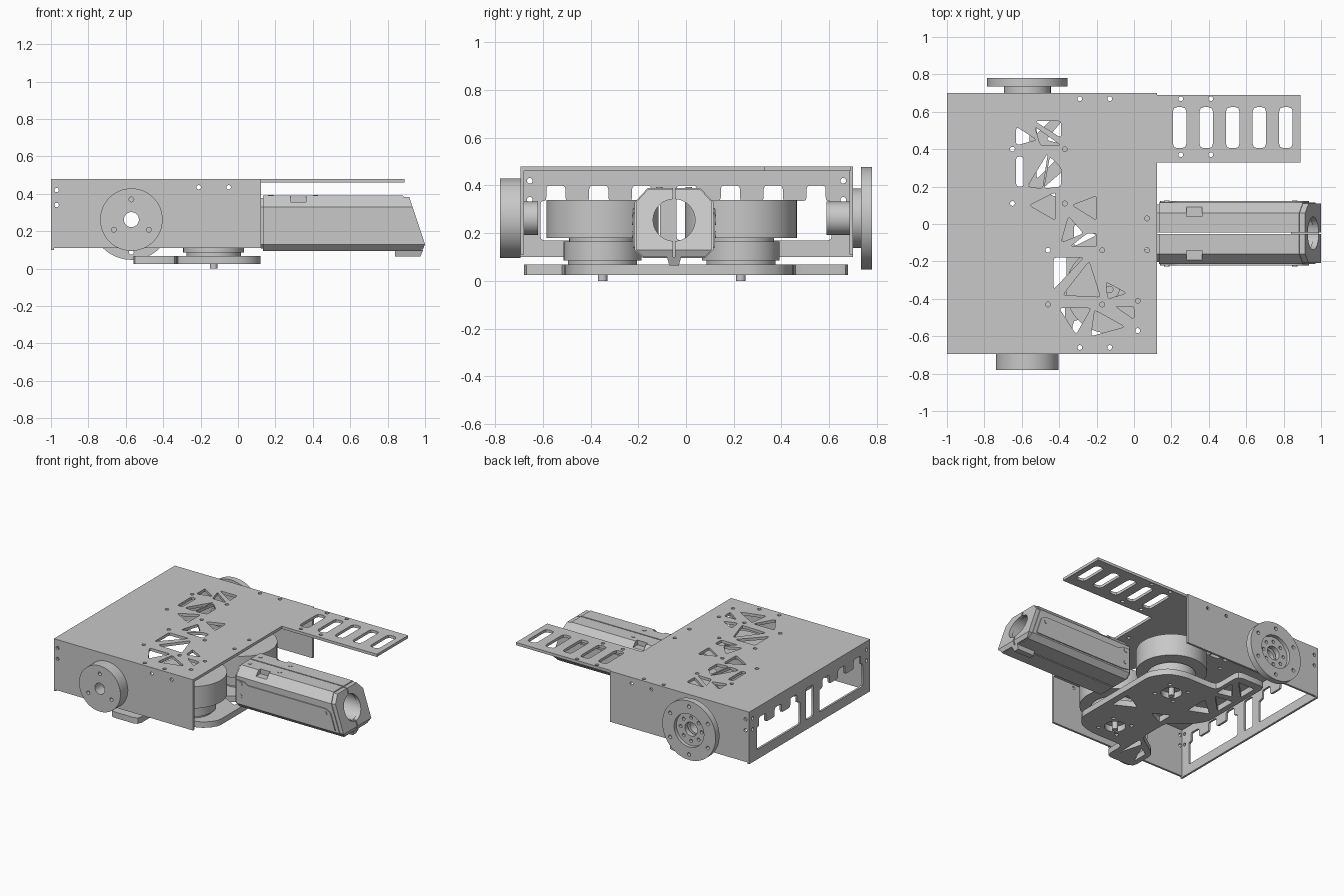
import bpy, bmesh
from math import pi, sin, cos
from mathutils import Matrix, Vector

if "Cube" in bpy.data.objects:
    bpy.data.objects.remove(bpy.data.objects["Cube"], do_unlink=True)

grey = bpy.data.materials.new("satin_grey")
grey.use_nodes = True
grey.diffuse_color = (0.58, 0.58, 0.58, 1)
grey.node_tree.nodes["Principled BSDF"].inputs["Base Color"].default_value = grey.diffuse_color

# Each axis frame maps a flat drawing (u, v) to world, extruded along that axis
FRAMES = {
    "z": Matrix.Identity(4),
    "y": Matrix(((1, 0, 0, 0), (0, 0, 1, 0), (0, 1, 0, 0), (0, 0, 0, 1))),
    "x": Matrix(((0, 0, 1, 0), (1, 0, 0, 0), (0, 1, 0, 0), (0, 0, 0, 1))),
}
parts = []


def circle(u, v, r, n=40):
    return [(u + r * cos(2 * pi * i / n), v + r * sin(2 * pi * i / n)) for i in range(n)]


def ring_of_holes(u, v, dist, r, n, turn=pi / 2):
    return [circle(u + dist * cos(turn + 2 * pi * i / n), v + dist * sin(turn + 2 * pi * i / n), r, 14)
            for i in range(n)]


def rect(u0, u1, v0, v1):
    return [(u0, v0), (u1, v0), (u1, v1), (u0, v1)]


def rounded(pts, r=0.015):
    """Replace each corner by a short three-point curve."""
    out = []
    for i, p in enumerate(pts):
        p, a, b = Vector(p), Vector(pts[i - 1]), Vector(pts[(i + 1) % len(pts)])
        s = p + (a - p).normalized() * min(r, (a - p).length * 0.4)
        e = p + (b - p).normalized() * min(r, (b - p).length * 0.4)
        out += [tuple(s), tuple((s + e + 2 * p) / 4), tuple(e)]
    return out


def sheet(name, axis, lo, hi, outline, holes=()):
    """Flat outline with holes, extruded from lo to hi along the axis."""
    curve = bpy.data.curves.new(name, "CURVE")
    curve.dimensions, curve.fill_mode = "2D", "BOTH"
    curve.extrude = (hi - lo) / 2
    for loop in [outline, *holes]:
        spline = curve.splines.new("POLY")
        spline.points.add(len(loop) - 1)
        for point, (u, v) in zip(spline.points, loop):
            point.co = (u, v, 0, 1)
        spline.use_cyclic_u = True
    temp = bpy.data.objects.new(name, curve)
    bpy.context.collection.objects.link(temp)
    mesh = bpy.data.meshes.new_from_object(temp.evaluated_get(bpy.context.evaluated_depsgraph_get()))
    bpy.data.objects.remove(temp, do_unlink=True)
    mesh.transform(FRAMES[axis] @ Matrix.Translation((0, 0, (lo + hi) / 2)))
    bm = bmesh.new()
    bm.from_mesh(mesh)
    bmesh.ops.remove_doubles(bm, verts=bm.verts, dist=0.0001)
    bmesh.ops.recalc_face_normals(bm, faces=bm.faces)
    bm.to_mesh(mesh)
    bm.free()
    mesh.name = name
    mesh.materials.clear()
    mesh.materials.append(grey)
    ob = bpy.data.objects.new(name, mesh)
    bpy.context.collection.objects.link(ob)
    parts.append(ob)
    return ob


def slice_off(ob, point, normal):
    """Cut away everything beyond a plane and close the cut."""
    bm = bmesh.new()
    bm.from_mesh(ob.data)
    cut = bmesh.ops.bisect_plane(bm, geom=bm.verts[:] + bm.edges[:] + bm.faces[:], dist=0.00001,
                                 plane_co=point, plane_no=normal, clear_outer=True)
    edges = [e for e in cut["geom_cut"] if isinstance(e, bmesh.types.BMEdge)]
    bmesh.ops.triangle_fill(bm, edges=edges, use_beauty=True)
    bmesh.ops.recalc_face_normals(bm, faces=bm.faces)
    bm.to_mesh(ob.data)
    bm.free()


# Top cover with lightening truss and slotted side arm
truss = [
    [(-.63, .52), (-.52, .45), (-.63, .42)], [(-.53, .55), (-.39, .55), (-.39, .46)],
    [(-.53, .52), (-.50, .42), (-.39, .42)], [(-.63, .36), (-.59, .36), (-.59, .2), (-.63, .2)],
    [(-.57, .2), (-.46, .38), (-.49, .19)], [(-.45, .36), (-.39, .3), (-.39, .2), (-.48, .19)],
    [(-.56, .1), (-.42, .17), (-.42, .02)], [(-.33, .1), (-.2, .15), (-.2, .02)],
    [(-.35, .04), (-.27, -.05), (-.39, -.1)], [(-.25, -.05), (-.2, -.05), (-.2, -.12), (-.34, -.12)],
    [(-.43, -.18), (-.27, -.18), (-.43, -.35)], [(-.24, -.2), (-.18, -.39), (-.38, -.38)],
    [(-.15, -.31), (-.04, -.37), (-.14, -.4)], [(-.4, -.45), (-.23, -.45), (-.31, -.59)],
    [(-.21, -.46), (-.05, -.55), (-.23, -.6)], [(-.1, -.44), (0, -.44), (0, -.51)],
]
holes = [rounded(t) for t in truss]
holes += [rounded(rect(.208 + i * .142, .28 + i * .142, .405, .625), .025) for i in range(5)]
screws = [(x, y) for x in (-.29, -.13) for y in (-.66, .67)]
screws += [(x, y) for x in (.25, .41) for y in (.37, .67)]
screws += [(x, y) for x in (-.65, -.37) for y in (.11, .4)]
screws += [(x, y) for x in (-.46, -.17) for y in (-.14, -.43)]
screws += [(.07, .03), (.07, -.14), (.02, -.41), (.02, -.57)]
holes += [circle(x, y, .013, 14) for x, y in screws]
sheet("top_cover", "z", .46, .48, [(-1, -.695), (.123, -.695), (.123, .33), (.89, .33), (.89, .69),
                                   (.123, .69), (.123, .70), (-1, .70)], holes)

# Front and back walls
wall_holes = [circle(u, v, .012, 14) for u, v in ((-.97, .42), (-.97, .34), (-.21, .435), (-.05, .435))]
for name, y in (("front_wall", -.695), ("back_wall", .685)):
    sheet(name, "y", y, y + .015, rect(-.99, .123, .11, .46), wall_holes + [circle(-.57, .262, .05)])


# Left wall with notched windows
def notched_window(side):
    pts = [(.61, .17), (.11, .17), (.11, .335)]
    for c in (.186, .366, .546):
        pts += [(c - .04, .335), (c - .04, .4), (c + .04, .4), (c + .04, .335)]
    return rounded([(side * u, v) for u, v in pts + [(.61, .335)]])


sheet("side_wall", "x", -1, -.985, rect(-.695, .70, .1, .46),
      [notched_window(1), notched_window(-1), rounded(rect(-.04, .045, .17, .4))]
      + [circle(u, v, .012, 14) for u in (-.655, .66) for v in (.34, .42)])

# Front drive disc
sheet("front_disc", "y", -.78, -.695, circle(-.57, .262, .167, 64),
      [circle(-.57, .262, .04)] + ring_of_holes(-.57, .262, .108, .013, 3))

# Back output flange
bolts = ring_of_holes(-.57, .262, .175, .013, 6)
sheet("back_neck", "y", .70, .735, circle(-.57, .262, .125, 64), [circle(-.57, .262, .07)])
sheet("back_flange", "y", .735, .78, circle(-.57, .262, .215, 72), [circle(-.57, .262, .12, 56)] + bolts)
sheet("back_hub", "y", .72, .755, circle(-.57, .262, .119, 56),
      [circle(-.57, .262, .05)] + ring_of_holes(-.57, .262, .085, .012, 8))

# Bearing sleeves inside the two walls
for name, lo, hi in (("front_sleeve", -.68, -.62), ("back_sleeve", .59, .685)):
    sheet(name, "y", lo, hi, circle(-.57, .262, .07), [circle(-.57, .262, .05)])

# Two pancake motors standing on the base plate
for tag, y in (("front", -.35), ("back", .23)):
    sheet(tag + "_motor_base", "z", .068, .085, circle(-.13, y, .145, 56))
    sheet(tag + "_motor_stator", "z", .085, .165, circle(-.13, y, .163, 56))
    sheet(tag + "_motor_neck", "z", .165, .18, circle(-.13, y, .14, 56))
    sheet(tag + "_motor_rotor", "z", .18, .34, circle(-.13, y, .235, 72), [circle(-.13, y, .05)])
    sheet(tag + "_motor_shaft", "z", 0, .2, circle(-.13, y, .02, 24))

# Base plate with square end tabs
outline = [(.12, .23), (.12, .3), (.05, .41), (-.06, .45), (-.33, .45), (-.33, .68), (-.56, .68),
           (-.56, .1), (-.5, 0), (-.36, -.1), (-.36, -.34), (-.56, -.48), (-.56, -.68), (-.33, -.68),
           (-.33, -.51), (-.06, -.51), (.05, -.48), (.12, -.4)]
cuts = [rounded(p) for p in (
    [(-.32, .0), (-.2, -.06), (-.32, -.12)], [(.07, .02), (.07, -.14), (-.08, -.06)],
    [(-.52, .62), (-.52, .48), (-.38, .62)], [(-.47, .45), (-.36, .42), (-.36, .58)],
    [(-.52, .4), (-.52, .24), (-.38, .38)], [(-.5, .18), (-.36, .12), (-.36, .3)],
    [(-.52, -.5), (-.45, -.46), (-.52, -.62)], [(-.42, -.42), (-.37, -.38), (-.37, -.6)])]
cuts += [circle(-.13, y, .07, 32) for y in (-.35, .23)]
cuts += ring_of_holes(-.13, -.35, .11, .013, 4, pi / 4) + ring_of_holes(-.13, .23, .11, .013, 4, pi / 4)
sheet("base_plate", "z", .025, .068, rounded(outline, .04), cuts)

# Grip: two mirrored shells around a bore, with a slanted end cap
MID, BORE_Z = -.05, .255
slant = Vector((.95, 0, .316))


def grip_shell(name, side, x0, x1, inset, bore):
    pts = [(.004, .39 - inset), (.11, .39 - inset), (.165 - inset, .33), (.165 - inset, .13),
           (.13, .095 + inset), (.004, .095 + inset)]
    pts += [(max(.004, bore * cos(a)), BORE_Z + bore * sin(a))
            for a in (-pi / 2 + .05 + (pi - .1) * i / 20 for i in range(21))]
    return sheet(name, "x", x0, x1, [(MID + side * u, v) for u, v in pts])


for side, tag in ((1, "back"), (-1, "front")):
    shell = grip_shell(tag + "_grip_shell", side, .135, 1.1, 0, .095)
    slice_off(shell, (.885, 0, .385), slant)
    cap = grip_shell(tag + "_grip_cap", side, .8, 1.1, .006, .088)
    slice_off(cap, (.915, 0, .385), slant)
    slice_off(cap, (.885, 0, .385), -slant)
    slice_off(cap, (1, 0, .13), Vector((.95, 0, -.4)))
    grip_shell(tag + "_grip_collar", side, .123, .135, .012, .095)
    # Pocket in the upper chamfer
    bpy.ops.mesh.primitive_cube_add(size=1, location=(.322, MID + side * .118, .385))
    cutter = bpy.context.object
    cutter.scale = (.085, .055, .06)
    cutter.hide_render = True
    mod = shell.modifiers.new("pocket", "BOOLEAN")
    mod.operation, mod.object, mod.solver = "DIFFERENCE", cutter, "EXACT"
    bpy.context.view_layer.objects.active = shell
    bpy.ops.object.modifier_apply(modifier=mod.name)
    bpy.data.objects.remove(cutter, do_unlink=True)
    # Raised side panel and screws
    y = sorted((MID + side * .16, MID + side * .172))
    sheet(tag + "_grip_panel", "y", *y, rounded([(.14, .15), (.2, .14), (.94, .14), (.9, .265), (.86, .285),
                                                 (.23, .285), (.2, .305), (.14, .305)], .01))
    y = sorted((MID + side * .16, MID + side * .176))
    for u, v in ((.175, .285), (.175, .195), (.86, .25)):
        sheet(tag + "_side_screw", "y", *y, circle(u, v, .015, 16))
    for x in (.175, .415):
        sheet(tag + "_top_screw", "z", .38, .393, circle(x, MID + side * .062, .014, 16))
clip = sheet("grip_clip", "x", .84, .99, [(MID - .03, .1), (MID - .02, .065), (MID + .02, .065), (MID + .03, .1)])
slice_off(clip, (.975, 0, .065), Vector((.95, 0, -.4)))

# Smooth round sides, keep hard edges
bpy.ops.object.select_all(action="DESELECT")
for ob in parts:
    ob.select_set(True)
bpy.context.view_layer.objects.active = parts[0]
bpy.ops.object.shade_smooth_by_angle(angle=0.5)
